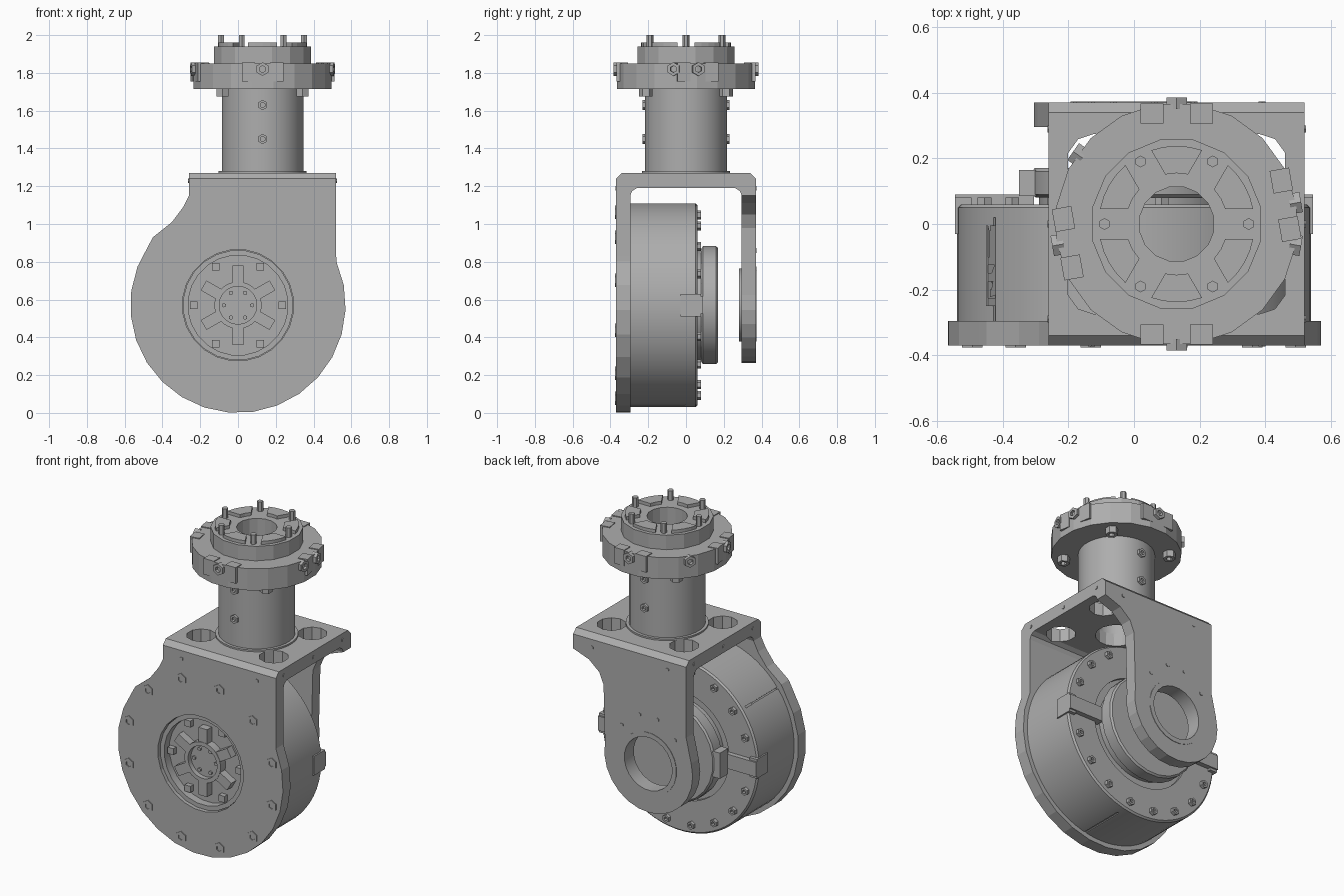
import bpy, bmesh, math
from mathutils import Matrix, Vector

if "Cube" in bpy.data.objects:
    bpy.data.objects.remove(bpy.data.objects["Cube"])

grey = bpy.data.materials.new("machined_grey")
grey.use_nodes = True
grey.diffuse_color = (0.42, 0.42, 0.42, 1)
grey.node_tree.nodes["Principled BSDF"].inputs["Base Color"].default_value = grey.diffuse_color

X, Y, Z = Vector((1, 0, 0)), Vector((0, 1, 0)), Vector((0, 0, 1))
XZ = Matrix(((1, 0, 0, 0), (0, 0, 1, 0), (0, 1, 0, 0), (0, 0, 0, 1)))
YZ = Matrix(((0, 0, 1, 0), (1, 0, 0, 0), (0, 1, 0, 0), (0, 0, 0, 1)))
AXLE = Vector((0, 0, 0.57))      # horizontal drum axis
POST = Vector((0.13, 0, 0))      # vertical column axis


def finish(name, bm, matrix, smooth=0):
    bm.transform(matrix)
    bmesh.ops.remove_doubles(bm, verts=bm.verts, dist=1e-5)
    bmesh.ops.recalc_face_normals(bm, faces=bm.faces)
    mesh = bpy.data.meshes.new(name)
    bm.to_mesh(mesh)
    bm.free()
    mesh.materials.append(grey)
    ob = bpy.data.objects.new(name, mesh)
    bpy.context.collection.objects.link(ob)
    if smooth:
        soften(ob, smooth)
    return ob


def soften(ob, angle):
    bpy.ops.object.select_all(action="DESELECT")
    ob.select_set(True)
    bpy.context.view_layer.objects.active = ob
    bpy.ops.object.shade_smooth_by_angle(angle=math.radians(angle))


def aim(pos, direction):
    return Matrix.Translation(pos) @ direction.to_track_quat("Z", "Y").to_matrix().to_4x4()


def lathe(name, profile, pos, direction, segs=48, smooth=0):
    """Revolve a closed (radius, height) profile around a direction."""
    bm = bmesh.new()
    rows = []
    for i in range(segs):
        a = math.tau * (i + 0.5) / segs
        rows.append([bm.verts.new((r * math.cos(a), r * math.sin(a), h)) for r, h in profile])
    n = len(profile)
    for i in range(segs):
        a, b = rows[i], rows[(i + 1) % segs]
        for j in range(n):
            k = (j + 1) % n
            if profile[j][0] or profile[k][0]:
                bm.faces.new((a[j], a[k], b[k], b[j]))
    return finish(name, bm, aim(pos, direction), smooth)


def rod(name, r, lo, hi, pos, direction, segs=32, smooth=0):
    return lathe(name, [(0, lo), (r, lo), (r, hi), (0, hi)], pos, direction, segs, smooth)


def ring(name, r0, r1, lo, hi, pos, direction, segs=48, smooth=0):
    return lathe(name, [(r0, lo), (r1, lo), (r1, hi), (r0, hi)], pos, direction, segs, smooth)


def bolt(name, pos, direction, r=0.034, h=0.02):
    """Hexagon head with a socket."""
    s = r * 0.5
    return lathe(name, [(0, 0), (r, 0), (r, h), (s, h), (s, h * 0.3), (0, h * 0.3)], pos, direction, 6)


def prism(name, points, lo, hi, matrix, smooth=0):
    bm = bmesh.new()
    face = bm.faces.new([bm.verts.new((u, v, lo)) for u, v in points])
    out = bmesh.ops.extrude_face_region(bm, geom=[face])
    bmesh.ops.translate(bm, vec=(0, 0, hi - lo), verts=[g for g in out["geom"] if isinstance(g, bmesh.types.BMVert)])
    return finish(name, bm, matrix, smooth)


def box(name, size, matrix):
    bm = bmesh.new()
    bmesh.ops.create_cube(bm, size=1, matrix=Matrix.Diagonal((*size, 1)))
    return finish(name, bm, matrix)


def cut(ob, cutters, smooth=0):
    for c in cutters:
        mod = ob.modifiers.new("cut", "BOOLEAN")
        mod.operation, mod.solver, mod.object = "DIFFERENCE", "EXACT", c
    graph = bpy.context.evaluated_depsgraph_get()
    mesh = bpy.data.meshes.new_from_object(ob.evaluated_get(graph))
    ob.modifiers.clear()
    ob.data = mesh
    for c in cutters:
        bpy.data.objects.remove(c)
    if smooth:
        soften(ob, smooth)


def polar(r, degrees):
    a = math.radians(degrees)
    return r * math.cos(a), r * math.sin(a)


def arc(r, start, stop, steps, centre=(0, 0)):
    pts = [polar(r, start + (stop - start) * i / steps) for i in range(steps + 1)]
    return [(u + centre[0], v + centre[1]) for u, v in pts]


# Bracket: front plate, back plate and the bridge joining them
hub = (0, AXLE.z)
front = prism("front_plate", [(0.52, 1.15), (-0.26, 1.15), (-0.29, 1.09), (-0.35, 1.01), (-0.45, 0.93)]
              + arc(0.57, 146, 384, 18, hub) + [(0.52, 0.83)], -0.37, -0.295, XZ)
cut(front, [rod("cutter", 0.295, -0.5, -0.2, AXLE, Y, 24)])
back = prism("back_plate", [(0.52, 1.15), (-0.26, 1.15), (-0.26, 0.8)]
             + arc(0.305, 165, 370, 14, hub) + [(0.31, 0.98), (0.34, 1.05), (0.41, 1.11)], 0.295, 0.37, XZ)
cut(back, [rod("cutter", 0.18, 0.2, 0.5, AXLE, Y, 24)])
ring("back_bearing_ring", 0.165, 0.195, 0.28, 0.373, AXLE, Y, 24, 30)
half = [(0.34, 1.27), (0.37, 1.24), (0.37, 1.15), (0.295, 1.15), (0.285, 1.175), (0.26, 1.19)]
bridge = prism("bridge_plate", half + [(-y, z) for y, z in reversed(half)], -0.26, 0.52, YZ)
cut(bridge, [rod("cutter", 0.085, 1, 1.5, POST + X * sx * 0.25 + Y * sy * 0.19, Z, 10)
             for sx in (-1, 1) for sy in (-1, 1)] + [rod("cutter", 0.12, 1, 1.5, POST, Z, 16)])

# Small studs on the bracket edges and back
for y in (-0.29, 0, 0.29):
    for s, x in ((1, 0.52), (-1, -0.26)):
        rod("edge_stud", 0.012, 0, 0.004, Vector((x, y, 1.23)), X * s, 6)
for x in (-0.13, 0.39):
    rod("front_stud", 0.012, 0, 0.004, Vector((x, -0.37, 1.19)), -Y, 6)
    rod("back_stud", 0.012, 0, 0.004, Vector((x, 0.37, 1.19)), Y, 6)
for a in (40, 75, 105, 140):
    u, v = polar(0.3, a)
    rod("back_stud", 0.012, 0, 0.004, AXLE + Vector((u * 0.8, 0.37, v)), Y, 6)

# Drum with cooling slits
drum = lathe("drum", [(0, -0.3), (0.54, -0.3), (0.54, 0.05), (0.53, 0.06), (0.34, 0.06), (0.34, 0.04),
                      (0.29, 0.04), (0.29, 0.09), (0, 0.09)], AXLE, Y, 64, 30)
slits = []
for a in (142, 282):
    u, v = polar(0.55, a)
    for i in range(9):
        pos = AXLE + Vector((u, -0.24 + i * 0.025, v))
        slits.append(box("cutter", (0.12, 0.011, 0.036), aim(pos, Vector((u, 0, v)))))
        slits[-1].data.transform(Matrix.Translation(-pos))
        slits[-1].data.transform(Matrix.Translation(pos))
cut(drum, slits, 30)
lathe("output_disc", [(0, 0.08), (0.3, 0.08), (0.315, 0.09), (0.315, 0.16), (0.305, 0.17), (0, 0.17)],
      AXLE, Y, 24, 20)
box("disc_boss", (0.1, 0.08, 0.16), Matrix.Translation((-0.3, 0.125, AXLE.z)))

# Cross bars and bolts on the back of the drum
for s in (-1, 1):
    box("drum_bar", (0.24, 0.12, 0.09), Matrix.Translation((s * 0.425, 0.03, AXLE.z)))
    box("drum_bar_end", (0.05, 0.11, 0.12), Matrix.Translation((s * 0.52, 0.025, AXLE.z)))
for i in range(18):
    if i % 9:
        u, v = polar(0.485, i * 20)
        bolt("drum_bolt", AXLE + Vector((u, 0.055, v)), Y, 0.024, 0.025)

# Front plate bolts
for i in range(12):
    u, v = polar(0.51, 15 + i * 30)
    bolt("plate_bolt", AXLE + Vector((u, -0.366, v)), -Y, 0.036, 0.01)

# Front bearing recess: ring, hub and six spokes
ring("recess_ring", 0.265, 0.292, -0.35, -0.29, AXLE, Y, 24, 30)
ring("front_hub", 0.1, 0.125, -0.35, -0.29, AXLE, Y, 24, 30)
rod("hub_core", 0.105, -0.32, -0.29, AXLE, Y, 24)
for i in range(6):
    turn = Matrix.Translation(AXLE) @ Matrix.Rotation(math.radians(30 + 60 * i), 4, "Y")
    box("hub_spoke", (0.1, 0.055, 0.06), turn @ Matrix.Translation((0.16, -0.32, 0)))
    u, v = polar(0.235, 60 * i)
    rod("recess_bolt", 0.028, -0.33, -0.29, AXLE + Vector((u, 0, v)), Y, 4)
    u, v = polar(0.075, 60 * i)
    rod("hub_pin", 0.012, -0.33, -0.31, AXLE + Vector((u, 0, v)), Y, 6)

# Column, flange and collar
ring("column", 0.12, 0.217, 1.25, 1.75, POST, Z, 32, 30)
ring("column_foot", 0.2, 0.235, 1.265, 1.28, POST, Z, 32, 30)
ring("flange", 0.12, 0.37, 1.715, 1.85, POST, Z, 20)
ring("collar", 0.115, 0.262, 1.84, 1.94, POST, Z, 16)

# Raised pads and pins on the collar
for i in range(6):
    a = 30 + 60 * i
    prism("collar_pad", arc(0.155, a - 13, a + 13, 2) + arc(0.238, a + 19, a - 19, 4), 1.93, 1.96,
          Matrix.Translation(POST))
    u, v = polar(0.22, 60 * i)
    rod("collar_pin", 0.018, 1.93, 2.0, POST + Vector((u, v, 0)), Z, 6)

# Radial clamps and nuts around the flange rim
for a in (10, 90, 145, 190, 270, 350):
    u, v = polar(1, a)
    out = Vector((u, v, 0))
    bolt("rim_nut", POST + out * 0.35 + Z * 1.82, out, 0.036, 0.035)
for a in (10, 90, 190, 270):
    spin = Matrix.Translation(POST) @ Matrix.Rotation(math.radians(a), 4, "Z")
    for s in (-1, 1):
        box("rim_pad", (0.06, 0.07, 0.1), spin @ Matrix.Translation((0.337, s * 0.075, 1.805)))
for a in (45, 135, 225, 315):
    u, v = polar(0.3, a)
    bolt("flange_nut", POST + Vector((u, v, 1.72)), -Z, 0.036, 0.045)

# Nuts on the front and back of the column
for s in (-1, 1):
    for z in (1.45, 1.63):
        bolt("column_nut", POST + Vector((0, s * 0.21, z)), Y * s, 0.027, 0.02)
